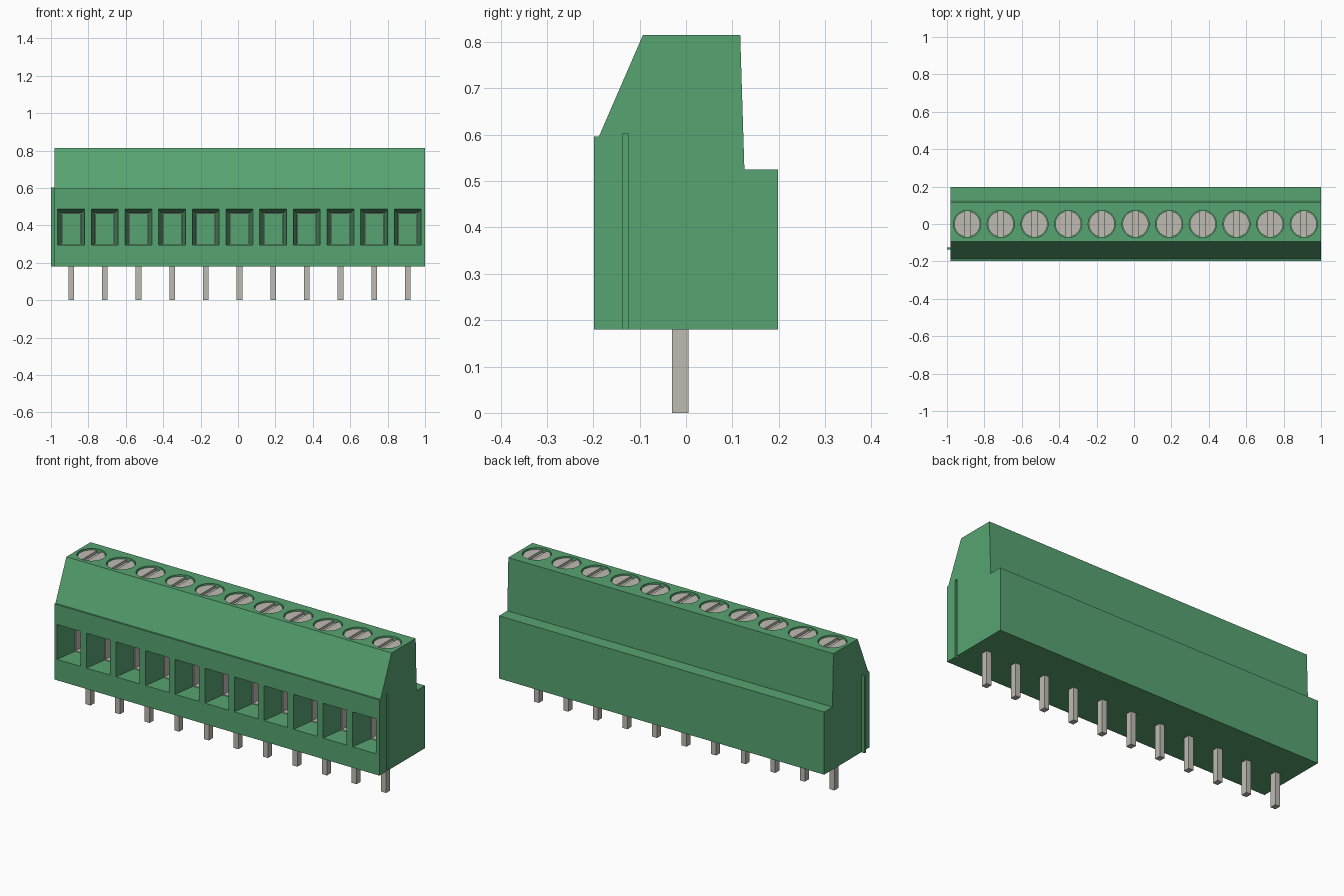
import bpy, bmesh, math
from mathutils import Matrix

cube = bpy.data.objects.get("Cube")
if cube:
    bpy.data.objects.remove(cube, do_unlink=True)

COUNT, PITCH, MID = 11, 0.18, 0.008
XS = [MID + (i - (COUNT - 1) / 2) * PITCH for i in range(COUNT)]
X0, X1 = -0.98, 1.0


def material(name, rgb):
    m = bpy.data.materials.new(name)
    m.use_nodes = True
    m.diffuse_color = (*rgb, 1)
    m.node_tree.nodes["Principled BSDF"].inputs["Base Color"].default_value = (*rgb, 1)
    return m


GREEN = material("green plastic", (0.095, 0.37, 0.165))
METAL = material("grey metal", (0.52, 0.50, 0.45))


def finish(name, bm, mat):
    bmesh.ops.recalc_face_normals(bm, faces=bm.faces)
    me = bpy.data.meshes.new(name)
    bm.to_mesh(me)
    bm.free()
    me.materials.append(mat)
    ob = bpy.data.objects.new(name, me)
    bpy.context.collection.objects.link(ob)
    return ob


def loft(bm, ring_a, ring_b):
    """Closed solid between two matching rings of points."""
    a = [bm.verts.new(p) for p in ring_a]
    b = [bm.verts.new(p) for p in ring_b]
    bm.faces.new(a)
    bm.faces.new(b[::-1])
    for i in range(len(a)):
        j = (i + 1) % len(a)
        bm.faces.new((a[i], b[i], b[j], a[j]))


def box(bm, x0, x1, y0, y1, z0, z1):
    def ring(z):
        return [(x0, y0, z), (x1, y0, z), (x1, y1, z), (x0, y1, z)]
    loft(bm, ring(z0), ring(z1))


def disc(bm, x, y, r, z0, z1, sides=32):
    bmesh.ops.create_cone(bm, cap_ends=True, segments=sides, radius1=r, radius2=r,
                          depth=z1 - z0, matrix=Matrix.Translation((x, y, (z0 + z1) / 2)))


def opening(x, half, y, z0, z1):
    return [(x - half, y, z0), (x + half, y, z0), (x + half, y, z1), (x - half, y, z1)]


def dovetail(bm, x_in, x_out, w_in, w_out, z0, z1):
    def ring(z):
        y = -0.131
        return [(x_in, y - w_in, z), (x_out, y - w_out, z),
                (x_out, y + w_out, z), (x_in, y + w_in, z)]
    loft(bm, ring(z0), ring(z1))


def cut(body, cutter):
    mod = body.modifiers.new("cut", "BOOLEAN")
    mod.operation, mod.solver, mod.object = "DIFFERENCE", "EXACT", cutter
    dg = bpy.context.evaluated_depsgraph_get()
    me = bpy.data.meshes.new_from_object(body.evaluated_get(dg))
    body.modifiers.clear()
    body.data = me
    bpy.data.objects.remove(cutter, do_unlink=True)


# Housing: stepped side profile extruded along x
profile = [(-0.198, 0.18), (-0.198, 0.596), (-0.188, 0.596), (-0.093, 0.815),
           (0.117, 0.815), (0.126, 0.525), (0.198, 0.525), (0.198, 0.18)]
bm = bmesh.new()
loft(bm, [(X0, y, z) for y, z in profile], [(X1, y, z) for y, z in profile])
housing = finish("housing", bm, GREEN)

# Wire entry funnels with a straight chamber behind
bm = bmesh.new()
for x in XS:
    rings = [opening(x, 0.0735, -0.21, 0.295, 0.489), opening(x, 0.053, -0.07, 0.295, 0.465),
             opening(x, 0.053, 0.075, 0.295, 0.465)]
    vs = [[bm.verts.new(p) for p in r] for r in rings]
    bm.faces.new(vs[0])
    bm.faces.new(vs[2][::-1])
    for a, b in zip(vs, vs[1:]):
        for i in range(4):
            j = (i + 1) % 4
            bm.faces.new((a[i], b[i], b[j], a[j]))
    # Screw wells in the top
    disc(bm, x, 0, 0.073, 0.79, 0.85)
# Dovetail groove in the left end
dovetail(bm, X1 - 0.016, X1 + 0.004, 0.008, 0.006, 0.17, 0.603)
cut(housing, finish("cutter", bm, GREEN))

# Dovetail rib on the right end
bm = bmesh.new()
dovetail(bm, X0 + 0.002, -1.0, 0.004, 0.0065, 0.18, 0.603)
finish("dovetail_rib", bm, GREEN)

# Slotted screws: disc with two raised half-moons
bm = bmesh.new()
SLOT, R = 0.014, 0.069
a0 = math.asin(SLOT / R)
for x in XS:
    disc(bm, x, 0, R, 0.785, 0.794)
    for side in (0, math.pi):
        angles = [side - math.pi / 2 + a0 + (math.pi - 2 * a0) * k / 16 for k in range(17)]
        loft(bm, *[[(x + R * math.cos(a), R * math.sin(a), z) for a in angles]
                   for z in (0.792, 0.808)])
finish("screws", bm, METAL)

# Metal clamp cages lining the chambers
bm = bmesh.new()
for x in XS:
    for s in (-1, 1):
        a, b = sorted((x + s * 0.047, x + s * 0.056))
        box(bm, a, b, -0.069, 0.07, 0.292, 0.468)
    box(bm, x - 0.047, x + 0.047, -0.069, 0.07, 0.292, 0.299)
    box(bm, x - 0.047, x + 0.047, -0.069, 0.07, 0.460, 0.468)
finish("clamp_cages", bm, METAL)

# Solder pins
bm = bmesh.new()
for x in XS:
    box(bm, x - 0.015, x + 0.015, -0.03, 0.005, 0, 0.2)
finish("pins", bm, METAL)
